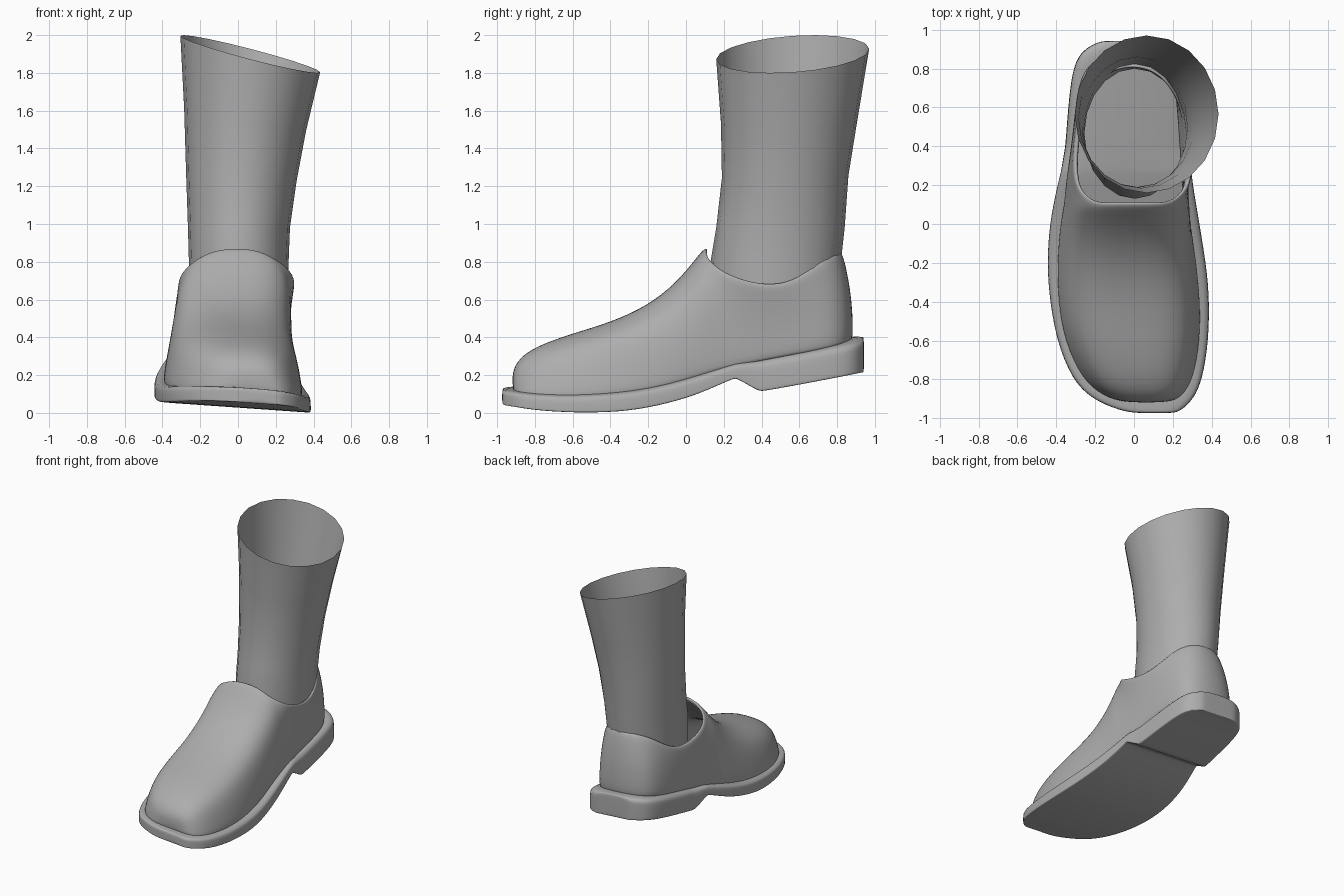
import bpy
from math import cos, sin, tau

if "Cube" in bpy.data.objects:
    bpy.data.objects.remove(bpy.data.objects["Cube"])

ROLL = 0.07  # the whole shoe leans slightly sideways

grey = bpy.data.materials.new("dark_grey")
grey.diffuse_color = (.42, .42, .42, 1)
grey.use_nodes = True
grey.node_tree.nodes["Principled BSDF"].inputs["Base Color"].default_value = grey.diffuse_color


def make(name, verts, faces, subsurf=0, thickness=0.0):
    me = bpy.data.meshes.new(name)
    me.from_pydata(verts, [], faces)
    me.materials.append(grey)
    me.update()
    for p in me.polygons:
        p.use_smooth = True
    ob = bpy.data.objects.new(name, me)
    bpy.context.collection.objects.link(ob)
    if thickness:
        m = ob.modifiers.new("Solidify", 'SOLIDIFY')
        m.thickness, m.offset = thickness, -1
    if subsurf:
        m = ob.modifiers.new("Subsurf", 'SUBSURF')
        m.levels = m.render_levels = subsurf
    return ob


def lerp(a, b, t):
    return a + (b - a) * t


# Sole and heel: sections along y (y, left, right, bottom z, top z)
SOLE = [
    (-.974, .02, .20, .045, .12), (-.962, -.07, .24, .04, .12),
    (-.90, -.22, .308, .03, .115), (-.80, -.318, .352, .013, .105),
    (-.60, -.40, .385, -.001, .10), (-.35, -.44, .388, .002, .115),
    (-.15, -.447, .362, .035, .145), (.05, -.427, .328, .09, .20),
    (.22, -.388, .30, .168, .255), (.26, -.378, .297, .182, .265),
    (.275, -.375, .296, .178, .27), (.37, -.359, .287, .122, .288),
    (.395, -.355, .286, .113, .293), (.43, -.351, .284, .117, .30),
    (.65, -.335, .274, .157, .34), (.82, -.312, .257, .19, .372),
    (.90, -.26, .215, .206, .386), (.938, -.18, .14, .214, .39),
    (.942, -.15, .11, .215, .39),
]
SECTION = [(-1, .2), (-1, .75), (-.94, 1), (.94, 1),
           (1, .75), (1, .12), (1, 0), (.94, 0), (-.94, 0), (-1, 0)]


def sole_top(x, y):
    for a, b in zip(SOLE, SOLE[1:]):
        if a[0] <= y <= b[0]:
            t = (y - a[0]) / (b[0] - a[0])
            return lerp(a[4], b[4], t) + ROLL * (lerp(a[2], b[2], t) - x)
    return SOLE[-1][4]


verts, faces = [], []
n = len(SECTION)
for y, xl, xr, zb, zt in SOLE:
    for u, s in SECTION:
        x = lerp(xl, xr, (u + 1) / 2)
        verts.append((x, y, lerp(zb, zt, s) + ROLL * (xr - x)))
for j in range(len(SOLE) - 1):
    for i in range(n):
        k = (i + 1) % n
        faces.append((j * n + i, (j + 1) * n + i, (j + 1) * n + k, j * n + k)[::-1])
faces.append(tuple(reversed(range(n))))
faces.append(tuple(range(len(verts) - n, len(verts))))
make("sole", verts, faces, subsurf=2)

# Upper, front half: arches (y, base left, base right, top left, top right, top z)
ARCHES = [
    (-.92, -.05, .19, -.03, .15, .215), (-.888, -.165, .255, -.11, .195, .285),
    (-.80, -.275, .312, -.205, .24, .352), (-.60, -.365, .347, -.30, .28, .422),
    (-.40, -.398, .348, -.33, .29, .48), (-.20, -.402, .328, -.325, .275, .57),
    (-.05, -.392, .302, -.315, .275, .692), (.05, -.377, .287, -.31, .285, .815),
    (.10, -.367, .282, -.307, .294, .88),
]
half = [(-1, 0), (-1, .3), (-.98, .55), (-.9, .78), (-.66, .93), (-.35, .99)]
PROFILE = half + [(0, 1)] + [(-u, s) for u, s in reversed(half)]
# Upper, back half: wall columns round the heel (base x, base y, rim x, rim y, rim z)
WALLS = [
    (-.355, .20, -.300, .17, .76), (-.332, .35, -.319, .30, .70),
    (-.312, .50, -.304, .46, .672), (-.298, .66, -.282, .60, .712),
    (-.265, .80, -.215, .73, .822), (-.17, .872, -.115, .81, .855),
    (-.02, .892, -.01, .83, .857), (.125, .872, .10, .81, .855),
    (.215, .80, .195, .73, .822), (.243, .66, .268, .60, .712),
    (.253, .50, .296, .46, .672), (.263, .35, .308, .30, .70),
    (.273, .20, .29, .17, .76),
]
ROWS = [0, .32, .59, .84, 1]
verts, faces = [], []
n = len(PROFILE)
for y, bl, br, tl, tr, zt in ARCHES:
    for u, s in PROFILE:
        t = (u + 1) / 2
        x = lerp(lerp(bl, br, t), lerp(tl, tr, t), s)
        verts.append((x, y, lerp(sole_top(x, y) - .025, zt, s)))
for j in range(len(ARCHES) - 1):
    for i in range(n - 1):
        a = j * n + i
        faces.append((a, a + 1, a + n + 1, a + n))
faces.append(tuple(reversed(range(n))))
last = (len(ARCHES) - 1) * n
columns = [[last + r for r in range(5)]]
for bx, by, rx, ry, rz in WALLS:
    columns.append(list(range(len(verts), len(verts) + 5)))
    zb = sole_top(bx, by) - .025
    for f in ROWS:
        verts.append((lerp(bx, rx, f * f), lerp(by, ry, f ** 2.5), lerp(zb, rz, f)))
columns.append([last + n - 1 - r for r in range(5)])
for c, d in zip(columns, columns[1:]):
    for r in range(4):
        faces.append((c[r], c[r + 1], d[r + 1], d[r]))
make("shoe_upper", verts, faces, subsurf=2, thickness=.028)

# Sock: open tube (z, x min, x max, y min, y max, rim tilt)
RINGS = [
    (.60, -.255, .262, .13, .80, 0), (.80, -.26, .268, .13, .82, 0),
    (.98, -.265, .275, .16, .84, 0), (1.25, -.275, .31, .19, .86, .25),
    (1.55, -.285, .36, .185, .91, .6), (1.90, -.305, .435, .16, .97, 1),
]
N = 20
verts, faces = [], []
for z, x0, x1, y0, y1, tilt in RINGS:
    for i in range(N):
        a = tau * i / N
        verts.append(((x0 + x1) / 2 + (x1 - x0) / 2 * cos(a),
                      (y0 + y1) / 2 + (y1 - y0) / 2 * sin(a),
                      z - tilt * .1 * cos(a + .28)))
for j in range(len(RINGS) - 1):
    for i in range(N):
        k = (i + 1) % N
        faces.append((j * N + i, j * N + k, (j + 1) * N + k, (j + 1) * N + i))
make("sock", verts, faces)
